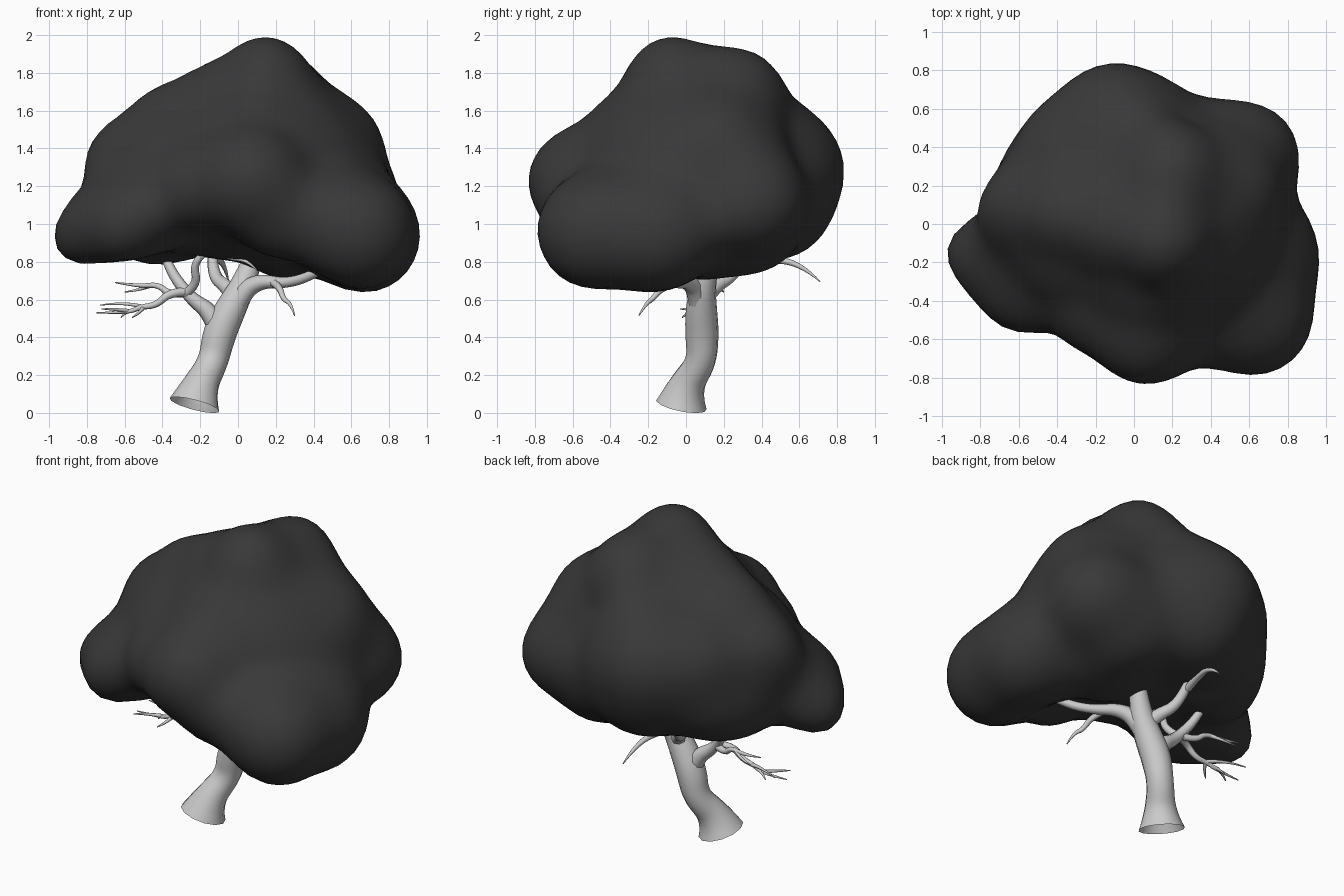
import bpy, bmesh, math
from mathutils import Vector
from mathutils.bvhtree import BVHTree

if "Cube" in bpy.data.objects:
    bpy.data.objects.remove(bpy.data.objects["Cube"])

# Foliage lobes: (x, y, z, radius)
LOBES = [
    # core
    (0, 0, 1.25, .38), (.3, 0, 1.3, .38), (-.3, -.1, 1.24, .31), (.1, -.2, 1.3, .36),
    (.28, .1, .98, .25),
    # peak and shoulders
    (.15, -.08, 1.77, .21), (.2, .28, 1.71, .21), (-.1, 0, 1.6, .22),
    (-.37, .05, 1.53, .19), (.5, .18, 1.41, .25),
    # right side
    (.62, -.48, .965, .305), (.66, -.17, .94, .30), (.6, .37, 1.12, .25),
    # left side
    (-.72, -.2, .99, .20), (-.83, -.14, .93, .15), (-.58, -.36, 1.0, .21),
    (-.59, .08, 1.34, .205), (-.42, .22, 1.05, .25),
    # front and back
    (.06, -.57, 1.23, .255), (-.2, -.44, 1.2, .20), (.22, -.52, 1.05, .21),
    (-.1, .52, 1.29, .31), (-.05, .48, 1.11, .28), (-.33, .4, 1.3, .25),
    (-.4, .34, 1.07, .22), (.36, .34, 1.0, .25),
]
BLEND = 0.035
CENTRE = Vector((.05, -.05, 1.2))


def distance(p):
    """Smoothly blended distance to all lobes."""
    total = 0.0
    for x, y, z, r in LOBES:
        d = math.sqrt((p.x - x) ** 2 + (p.y - y) ** 2 + (p.z - z) ** 2) - r - .02
        total += math.exp(-d / BLEND)
    return -BLEND * math.log(total + 1e-30)


# Foliage: shrink-wrap an icosphere onto the blended lobes
bm = bmesh.new()
bmesh.ops.create_icosphere(bm, subdivisions=5, radius=1)
for v in bm.verts:
    ray, t = v.co.normalized(), 1.3
    for _ in range(30):
        d = distance(CENTRE + ray * t)
        if d < .002:
            break
        t -= d
    v.co = CENTRE + ray * t

# Fill the hollows by pulling the surface part way to its convex hull
hull = bm.copy()
res = bmesh.ops.convex_hull(hull, input=hull.verts[:])
keep = {g for g in res["geom"] if isinstance(g, bmesh.types.BMFace)}
keep |= {g for g in res["geom_holes"] if isinstance(g, bmesh.types.BMFace)}
bmesh.ops.delete(hull, geom=[f for f in hull.faces if f not in keep], context='FACES_ONLY')
tree = BVHTree.FromBMesh(hull)
for v in bm.verts:
    ray = (v.co - CENTRE).normalized()
    hit = tree.ray_cast(CENTRE + ray * 3, -ray)[0]
    if hit:
        v.co = v.co.lerp(hit, .46 + .2 * ray.z + .22 * ray.y)
hull.free()
for _ in range(4):
    bmesh.ops.smooth_vert(bm, verts=bm.verts, factor=.5,
                          use_axis_x=True, use_axis_y=True, use_axis_z=True)
for f in bm.faces:
    f.smooth = True
mesh = bpy.data.meshes.new("foliage")
bm.to_mesh(mesh)
bm.free()
foliage = bpy.data.objects.new("foliage", mesh)
bpy.context.collection.objects.link(foliage)
mat = bpy.data.materials.new("dark_foliage")
mat.diffuse_color = (.04, .04, .04, 1)
mat.use_nodes = True
mat.node_tree.nodes["Principled BSDF"].inputs["Base Color"].default_value = mat.diffuse_color
mesh.materials.append(mat)


def limb(name, points, sides=2):
    """Tapered tube through (x, y, z, radius) points."""
    cu = bpy.data.curves.new(name, 'CURVE')
    cu.dimensions = '3D'
    cu.bevel_depth = 1
    cu.bevel_resolution = sides
    cu.resolution_u = 5
    sp = cu.splines.new('NURBS')
    sp.points.add(len(points) - 1)
    for p, (x, y, z, r) in zip(sp.points, points):
        p.co = (x, y, z, 1)
        p.radius = r
    sp.order_u = 3
    sp.use_endpoint_u = True
    sp.use_smooth = True
    ob = bpy.data.objects.new(name, cu)
    bpy.context.collection.objects.link(ob)
    bpy.ops.object.select_all(action='DESELECT')
    bpy.context.view_layer.objects.active = ob
    ob.select_set(True)
    bpy.ops.object.convert(target='MESH')


# Trunk, open at the tilted base, running up into the foliage
limb("trunk", [(-.23, -.025, .042, .137), (-.204, -.005, .14, .092), (-.13, .085, .27, .078),
               (-.1, .085, .42, .09), (-.04, .08, .55, .084), (.03, .09, .68, .066),
               (.08, .13, .82, .05)], 4)

# Right limb with its hanging twig
limb("right_limb", [(-.05, .08, .5, .06), (.02, .06, .64, .055), (.12, .01, .7, .04),
                    (.25, -.07, .685, .027), (.38, -.17, .72, .026), (.52, -.26, .8, .018)])
limb("right_twig", [(.18, -.03, .695, .022), (.22, -.12, .67, .018), (.24, -.18, .6, .014),
                    (.28, -.21, .58, .01), (.3, -.25, .515, .003)])

# Back limb with its drooping end
limb("back_limb", [(.0, .09, .6, .05), (-.06, .15, .67, .04), (-.12, .23, .71, .033),
                   (-.14, .32, .82, .028), (-.13, .4, .92, .02)])
limb("back_twig", [(-.14, .32, .8, .024), (-.11, .46, .82, .02), (-.07, .62, .78, .013),
                   (-.05, .71, .695, .003)])

# Left limb, its rising branch, arching branch and twigs
limb("left_limb", [(-.09, .08, .42, .06), (-.14, .08, .53, .05), (-.24, .08, .6, .035),
                   (-.3, .09, .67, .03), (-.36, .13, .76, .027), (-.41, .17, .88, .02)])
limb("arching_branch", [(-.28, .08, .63, .026), (-.21, .03, .68, .023), (-.24, -.02, .79, .02),
                        (-.14, -.06, .88, .018), (-.05, -.08, .82, .015),
                        (.05, -.1, .81, .01), (.1, -.11, .755, .003)])
limb("upper_twig", [(-.26, .08, .64, .024), (-.36, .12, .62, .02), (-.42, .14, .68, .015),
                    (-.52, .16, .67, .011), (-.65, .17, .69, .003)])
limb("lower_twig", [(-.27, .08, .64, .026), (-.36, .04, .64, .022), (-.43, .04, .57, .018),
                    (-.52, .05, .56, .014), (-.58, .06, .53, .011), (-.75, .05, .53, .003)])
FINE = [((-.5, .05, .56), (-.6, .1, .59), (-.73, .14, .57)),
        ((-.58, .06, .54), (-.66, .02, .55), (-.72, -.03, .55)),
        ((-.55, .055, .545), (-.59, .07, .54), (-.62, .08, .505)),
        ((-.5, .05, .56), (-.52, .01, .53), (-.56, -.02, .505)),
        ((-.46, .15, .675), (-.52, .19, .65), (-.6, .2, .64))]
for i, pts in enumerate(FINE):
    limb(f"fine_twig_{i + 1}", [(*p, r) for p, r in zip(pts, (.012, .009, .003))], 1)
